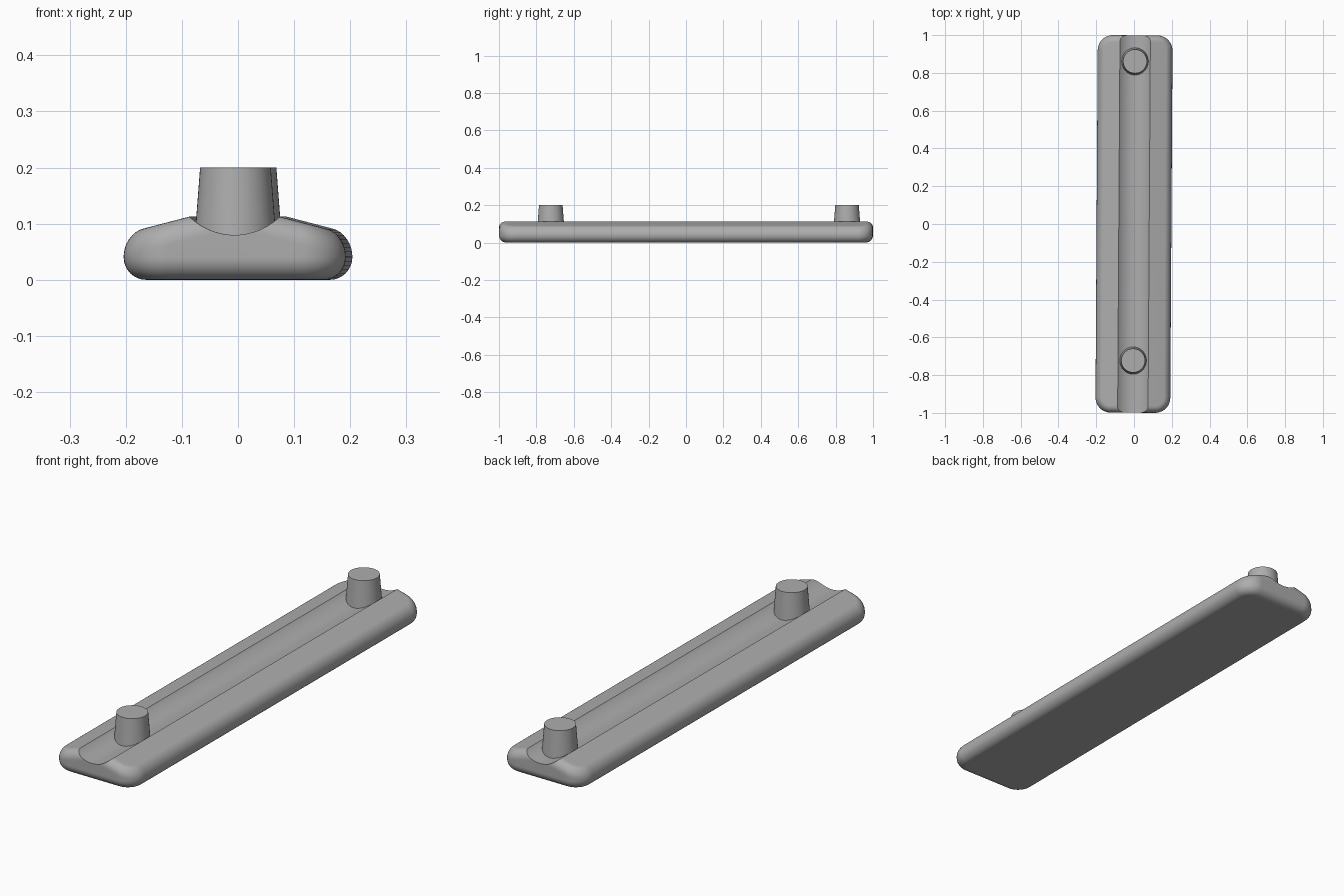
import bpy
import bmesh
from math import sin, cos, pi, radians

cube = bpy.data.objects.get("Cube")
if cube:
    bpy.data.objects.remove(cube, do_unlink=True)

HALF_W, HALF_L, CORNER = 0.198, 0.999, 0.08
TILT = radians(0.36)      # slight turn about the vertical axis
LOW_R, TOP_R, TOP_INSET = 0.04, 0.04, 0.034

grey = bpy.data.materials.new("grey")
grey.use_nodes = True
grey.diffuse_color = (0.42, 0.42, 0.42, 1)
grey.node_tree.nodes["Principled BSDF"].inputs["Base Color"].default_value = (0.42, 0.42, 0.42, 1)


def roof(x):
    """Height of the sloping top at distance x from the centre line."""
    return 0.112 - 0.26 * (abs(x) - 0.083)


def half_outline(inset, steps=10):
    """Right half of a rounded rectangle, from front centre to back centre."""
    w, l, r = HALF_W - inset, HALF_L - inset, CORNER - inset
    arc = [(w - r + r * sin(a), -(l - r) - r * cos(a))
           for a in (pi / 2 * i / steps for i in range(steps + 1))]
    front = [(0, -l)] + arc
    return front + [(x, -y) for x, y in reversed(front)]


def finish(obj):
    bpy.ops.object.select_all(action='DESELECT')
    obj.select_set(True)
    bpy.context.view_layer.objects.active = obj
    obj.data.materials.clear()
    obj.data.materials.append(grey)
    bpy.ops.object.shade_smooth_by_angle(angle=radians(30))


# Body: rounded rings from the flat base up to the sloping top
angles = [pi / 2 * i / 8 for i in range(9)]
rings = []
for a in angles:
    rings.append([(x, y, LOW_R * (1 - cos(a))) for x, y in half_outline(LOW_R * (1 - sin(a)))])
for a in angles:
    rings.append([(x, y, roof(x) - TOP_R * (1 - sin(a)))
                  for x, y in half_outline(TOP_INSET * (1 - cos(a)))])
rings.insert(0, [(0, y, 0) for x, y, z in rings[0]])
rings.append([(0, y, roof(0)) for x, y, z in rings[-1]])

bm = bmesh.new()
grid = [[bm.verts.new(p) for p in ring] for ring in rings]
for low, high in zip(grid, grid[1:]):
    for i in range(len(low) - 1):
        bm.faces.new((low[i], low[i + 1], high[i + 1], high[i]))
bmesh.ops.remove_doubles(bm, verts=bm.verts[:], dist=0.00005)
bmesh.ops.mirror(bm, geom=bm.verts[:] + bm.edges[:] + bm.faces[:], axis='X', merge_dist=0.00005)
bmesh.ops.remove_doubles(bm, verts=bm.verts[:], dist=0.00005)
bmesh.ops.recalc_face_normals(bm, faces=bm.faces[:])
mesh = bpy.data.meshes.new("body")
bm.to_mesh(mesh)
bm.free()
body = bpy.data.objects.new("body", mesh)
bpy.context.collection.objects.link(body)

# Round groove along the top
bpy.ops.mesh.primitive_cylinder_add(vertices=96, radius=0.116, depth=2.4,
                                    location=(0, 0, 0.196), rotation=(pi / 2, 0, 0))
cutter = bpy.context.object
cutter.name = "groove_cutter"
cutter.hide_render = True
cut = body.modifiers.new("groove", 'BOOLEAN')
cut.operation = 'DIFFERENCE'
cut.solver = 'EXACT'
cut.object = cutter
bpy.ops.object.select_all(action='DESELECT')
body.select_set(True)
bpy.context.view_layer.objects.active = body
bpy.ops.object.modifier_apply(modifier=cut.name)
bpy.data.objects.remove(cutter, do_unlink=True)
finish(body)
weighted = body.modifiers.new("even_shading", 'WEIGHTED_NORMAL')
weighted.keep_sharp = True
body.rotation_euler.z = -TILT

# Tapered pegs standing in the groove
for name, y in (("front_peg", -0.723), ("back_peg", 0.861)):
    bpy.ops.mesh.primitive_cone_add(vertices=48, radius1=0.073, radius2=0.063, depth=0.13,
                                    location=(y * sin(TILT), y, 0.135))
    peg = bpy.context.object
    peg.name = name
    finish(peg)
